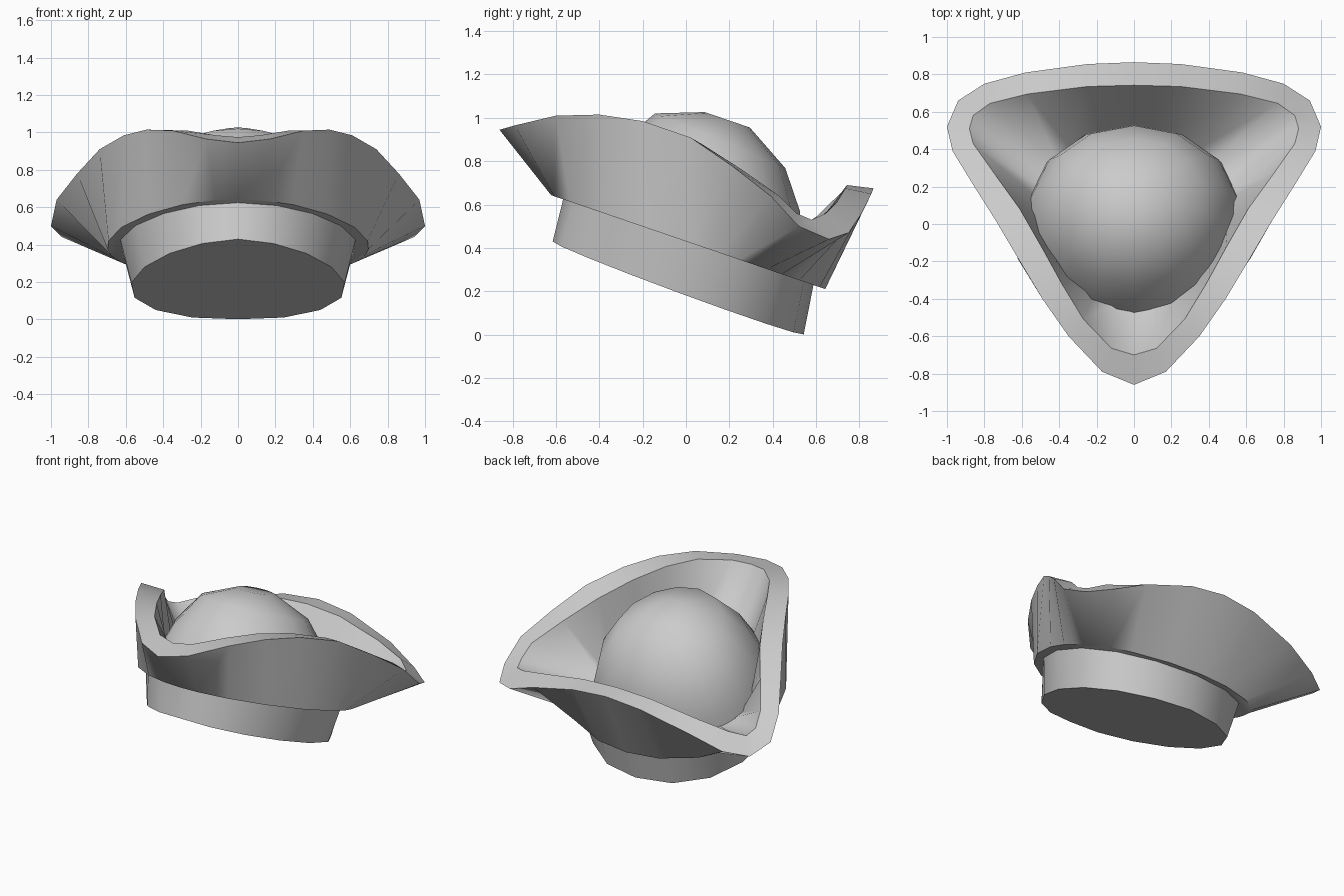
import bpy, math
from math import sin, cos, radians

if "Cube" in bpy.data.objects:
    bpy.data.objects.remove(bpy.data.objects["Cube"])

TILT = radians(18.9)
BASE_Y, BASE_Z = 0.01, 0.427   # centre of the tilted plane where brim and band meet


def tilted(x, r, a):
    """Point in the hat's leaning frame: x sideways, r backwards, a along the hat axis."""
    return (x, BASE_Y + r * cos(TILT) + a * sin(TILT),
            BASE_Z - r * sin(TILT) + a * cos(TILT))


def ring(angles, rx, ry, a, egg=0.17, shift=0.0, pitch=0.0, sag=0.0):
    """Tilted oval, narrower at the front (angle 0); pitch lifts the front."""
    return [tilted(rx * sin(t) * (1 - egg * cos(t)), shift - ry * cos(t),
                   a + pitch * cos(t) - sag * abs(sin(t))) for t in angles]


def even(n):
    return [2 * math.pi * i / n for i in range(n)]


def loft(name, rings, angle=35):
    """Skin a list of equal-length rings and cap both ends."""
    n = len(rings[0])
    verts = [v for r in rings for v in r]
    faces = [tuple(reversed(range(n)))]
    for k in range(len(rings) - 1):
        for i in range(n):
            j = (i + 1) % n
            faces.append((k * n + i, k * n + j, (k + 1) * n + j, (k + 1) * n + i))
    faces.append(tuple(range((len(rings) - 1) * n, len(rings) * n)))
    mesh = bpy.data.meshes.new(name)
    mesh.from_pydata(verts, [], faces)
    obj = bpy.data.objects.new(name, mesh)
    bpy.context.collection.objects.link(obj)
    bpy.context.view_layer.objects.active = obj
    obj.select_set(True)
    bpy.ops.object.shade_smooth_by_angle(angle=radians(angle))
    obj.select_set(False)
    return obj


def mirrored(half):
    """Front-to-back half outline completed on the other side."""
    return half + [(-x, y, z) for x, y, z in reversed(half[1:-1])]


# Head band, slightly sagging at the sides
loft("head_band", [ring(even(16), 0.57, 0.617, -0.215, 0.13, 0.025, 0.015, 0.02),
                   ring(even(16), 0.63, 0.61, 0.005, 0.15)])

# Three-cornered brim: right half of the outer and inner rim, front to back
outer = mirrored([(0, -.86, .945), (.17, -.79, .965), (.35, -.6, 1.01), (.49, -.4, 1.015),
                  (.61, -.2, .985), (.74, .02, .91), (.86, .21, .78), (.97, .39, .64),
                  (1, .52, .5), (.94, .66, .44), (.8, .75, .47), (.58, .81, .56),
                  (.25, .855, .65), (0, .865, .675)])
inner = mirrored([(0, -.70, .975), (.12, -.665, .985), (.27, -.51, 1.01), (.38, -.33, 1.0),
                  (.49, -.13, .955), (.61, .08, .875), (.74, .26, .76), (.86, .43, .64),
                  (.88, .51, .56), (.86, .58, .53), (.77, .645, .56), (.57, .695, .61),
                  (.25, .735, .675), (0, .742, .69)])
around = [math.atan2(x, -y) for x, y, z in outer]
loft("brim", [ring(around, 0.69, 0.668, 0.0), outer, inner,
              ring(around, 0.50, 0.48, 0.04)], 45)

# Domed crown, narrower at the front like the brim
profile = [(0.54, 0.01, 0), (0.515, 0.13, 0), (0.455, 0.30, 0),
           (0.325, 0.49, 0.022), (0.11, 0.592, 0)]
loft("crown", [ring([t + math.pi for t in even(14)], r * 1.07, r, a, 0.08, -0.012, p)
               for r, a, p in profile], 50)
